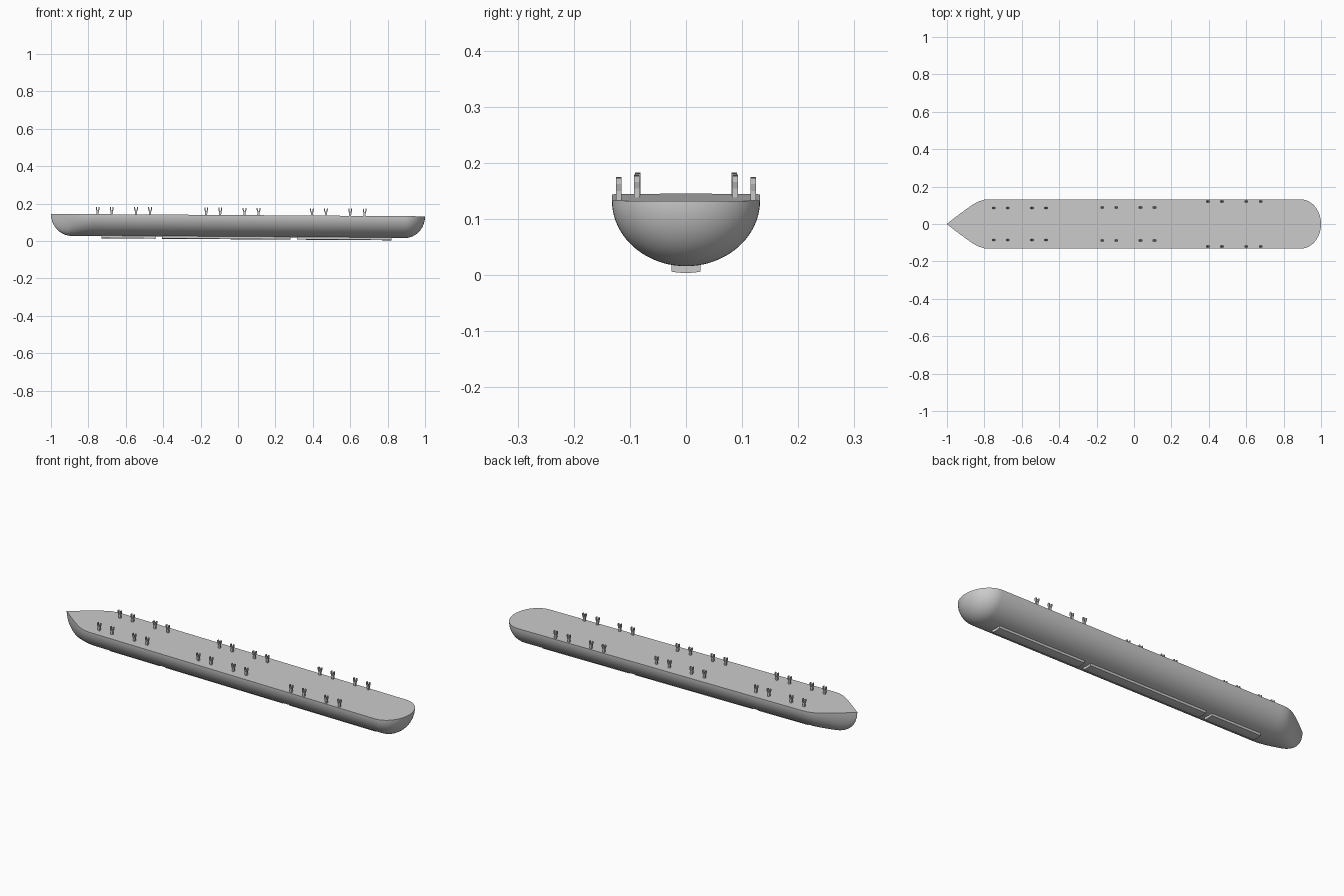
import bpy, bmesh, math

if "Cube" in bpy.data.objects:
    bpy.data.objects.remove(bpy.data.objects["Cube"])

TILT = 0.0066          # the whole hull falls slightly towards the round stern
W, D = 0.132, 0.117    # half beam and depth

def deck_z(x):
    return 0.1387 - TILT * x

grey = bpy.data.materials.new("plain grey")
grey.diffuse_color = (0.6, 0.6, 0.6, 1)
grey.use_nodes = True
grey.node_tree.nodes["Principled BSDF"].inputs["Base Color"].default_value = grey.diffuse_color

def finish(name, bm, smooth=None):
    bmesh.ops.recalc_face_normals(bm, faces=bm.faces)
    me = bpy.data.meshes.new(name)
    bm.to_mesh(me)
    bm.free()
    me.materials.append(grey)
    ob = bpy.data.objects.new(name, me)
    bpy.context.collection.objects.link(ob)
    if smooth:
        bpy.ops.object.select_all(action='DESELECT')
        ob.select_set(True)
        bpy.context.view_layer.objects.active = ob
        bpy.ops.object.shade_smooth_by_angle(angle=math.radians(smooth))
    return ob

def loft(bm, rings):
    # joins closed rings and caps both ends
    vs = [[bm.verts.new(p) for p in r] for r in rings]
    n = len(vs[0])
    for a, b in zip(vs, vs[1:]):
        for i in range(n):
            j = (i + 1) % n
            bm.faces.new((a[i], a[j], b[j], b[i]))
    bm.faces.new(vs[0])
    bm.faces.new(vs[-1][::-1])

# hull: half-ellipse sections, pointed bow at -x and rounded stern at +x
bow_plan = [(-1, 0.001), (-0.95, 0.04), (-0.9, 0.077), (-0.86, 0.105),
            (-0.83, 0.121), (-0.80, 0.130), (-0.77, W)]

def half_width(x):
    for (x0, w0), (x1, w1) in zip(bow_plan, bow_plan[1:]):
        if x <= x1:
            return w0 + (w1 - w0) * (x - x0) / (x1 - x0)
    return W * math.sqrt(max(0.0001, 1 - max(0, (x - 0.89) / 0.11) ** 2))

def depth(x):
    t = max(0, (abs(x) - 0.89) / 0.11)
    return D * math.sqrt(max(0.0001, 1 - t * t))

ends = [0.89 + 0.11 * math.sin(math.radians(a)) for a in range(0, 91, 6)]
xs = sorted({round(v, 4) for v in [-e for e in ends] + ends +
             [p[0] for p in bow_plan] + [-0.4, 0, 0.4]})
SEG = 40
rings = []
for x in xs:
    w, d = half_width(x), depth(x)
    rings.append([(x, -w * math.cos(math.pi * i / SEG),
                   deck_z(x) - d * math.sin(math.pi * i / SEG)) for i in range(SEG + 1)])
bm = bmesh.new()
loft(bm, rings)
finish("hull", bm, 35)

# keel plates: curved strips following the bottom of the hull
def keel(name, x0, x1, drop=0.0125, hw=0.026):
    bm = bmesh.new()
    ys = [hw * (i / 4 - 1) for i in range(9)]
    rings = []
    for x in (x0, x1):
        bottom = [(x, y, deck_z(x) - D * math.sqrt(1 - (y / W) ** 2) - drop) for y in ys]
        top = [(x, y, z + drop + 0.004) for _, y, z in reversed(bottom)]
        rings.append(bottom + top)
    loft(bm, rings)
    finish(name, bm)

keel("keel_bow", -0.73, -0.44)
keel("keel_middle", -0.405, 0.28)
keel("keel_stern", 0.315, 0.82)

# forked deck posts: notched profile extruded across the ship, both sides
profile = [(-0.005, -0.004), (0.005, -0.004), (0.006, 0.016), (0.010, 0.028),
           (0.010, 0.039), (0.005, 0.039), (0.004, 0.026), (0, 0.018),
           (-0.004, 0.026), (-0.005, 0.039), (-0.010, 0.039), (-0.010, 0.028),
           (-0.006, 0.016)]
groups = [("bow", 0.086, (-0.75, -0.675, -0.545, -0.47)),
          ("middle", 0.088, (-0.17, -0.095, 0.035, 0.11)),
          ("stern", 0.12, (0.395, 0.47, 0.6, 0.677))]
for label, y, places in groups:
    for side, s in (("front", -1), ("back", 1)):
        bm = bmesh.new()
        for px in places:
            loft(bm, [[(px + u, s * y + dy, deck_z(px) + v) for u, v in profile]
                      for dy in (-0.005, 0.005)])
        finish(f"deck_posts_{label}_{side}", bm)
